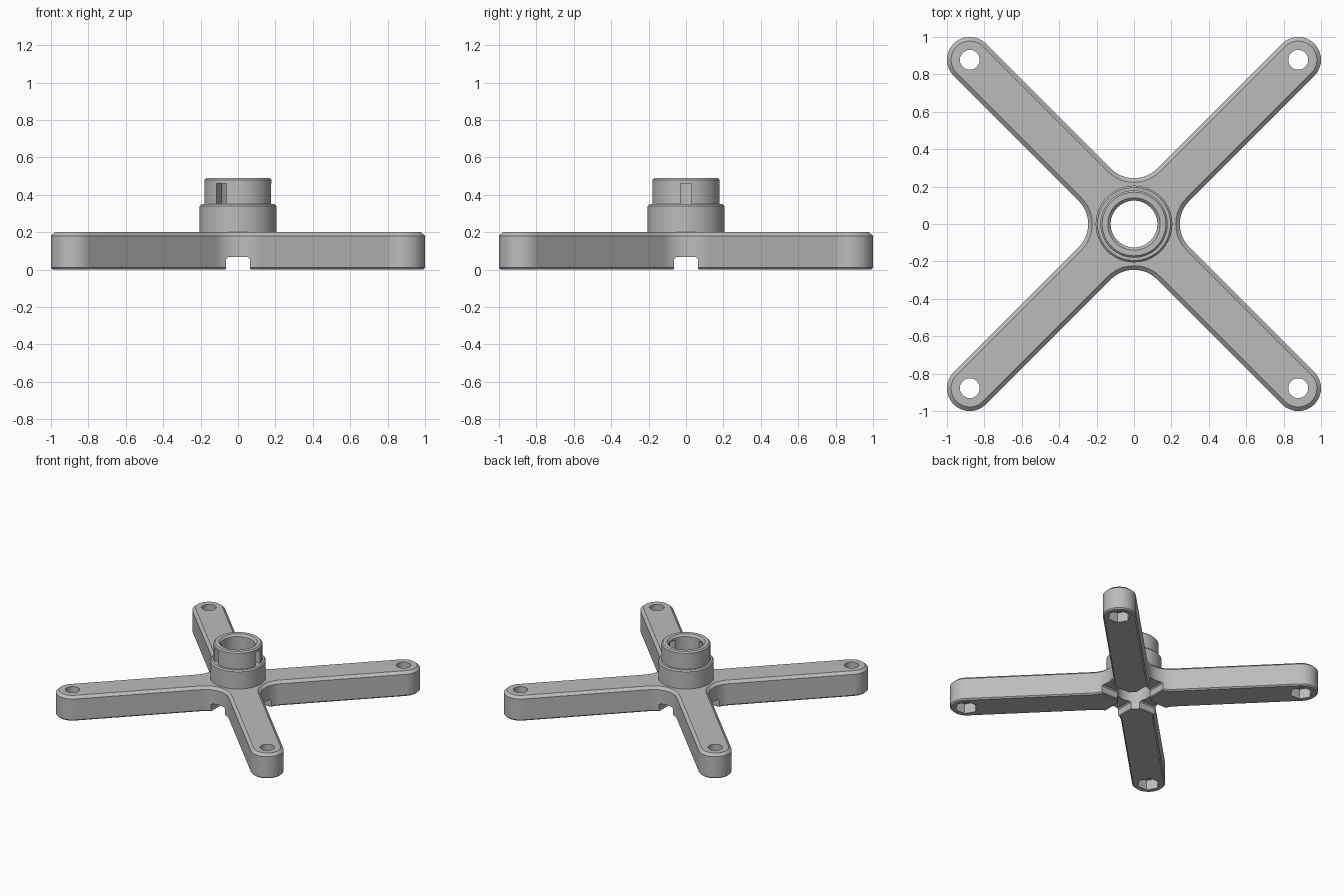
import bpy, bmesh, math
from math import pi, cos, sin
from mathutils import Matrix, Vector

if "Cube" in bpy.data.objects:
    bpy.data.objects.remove(bpy.data.objects["Cube"], do_unlink=True)

grey = bpy.data.materials.new("plain grey")
grey.use_nodes = True
grey.diffuse_color = (0.5, 0.5, 0.5, 1)
grey.node_tree.nodes["Principled BSDF"].inputs["Base Color"].default_value = (0.5, 0.5, 0.5, 1)

END = 0.878         # x and y of each arm tip centre
WIDTH = 0.122       # half width of an arm
FILLET = 0.175      # crotch fillet radius
CROTCH = (WIDTH + FILLET) * math.sqrt(2)
BORE = 0.125


def loft(name, rings, closed=False):
    """Skin matching rings of points; cap the ends unless closed on itself."""
    bm = bmesh.new()
    loops = [[bm.verts.new(p) for p in ring] for ring in rings]
    pairs = list(zip(loops, loops[1:]))
    if closed:
        pairs.append((loops[-1], loops[0]))
    else:
        bm.faces.new(loops[0][::-1])
        bm.faces.new(loops[-1])
    for a, b in pairs:
        n = len(a)
        for i in range(n):
            j = (i + 1) % n
            bm.faces.new((a[i], a[j], b[j], b[i]))
    bmesh.ops.recalc_face_normals(bm, faces=bm.faces)
    mesh = bpy.data.meshes.new(name)
    bm.to_mesh(mesh)
    bm.free()
    mesh.materials.append(grey)
    ob = bpy.data.objects.new(name, mesh)
    bpy.context.collection.objects.link(ob)
    return ob


def circle(r, z, n=64, cx=0, cy=0):
    return [(cx + r * cos(2 * pi * i / n), cy + r * sin(2 * pi * i / n), z) for i in range(n)]


def cross_outline(inset, z, tip_steps=20, fillet_steps=12):
    """Outline of the four-armed plate, moved inwards by inset."""
    pts = []
    for k in range(4):
        turn = Matrix.Rotation(k * pi / 2, 3, 'Z')
        for i in range(tip_steps + 1):
            a = -pi / 4 + pi * i / tip_steps
            r = WIDTH - inset
            pts.append(turn @ Vector((END + r * cos(a), END + r * sin(a), z)))
        for i in range(fillet_steps + 1):
            a = -pi / 4 - pi / 2 * i / fillet_steps
            r = FILLET + inset
            pts.append(turn @ Vector((r * cos(a), CROTCH + r * sin(a), z)))
    return pts


def cut(target, cutters):
    """Subtract each cutter, then discard it."""
    bpy.context.view_layer.objects.active = target
    for c in cutters:
        c.hide_render = True
        mod = target.modifiers.new("cut", 'BOOLEAN')
        mod.operation = 'DIFFERENCE'
        mod.solver = 'EXACT'
        mod.object = c
        bpy.ops.object.modifier_apply(modifier=mod.name)
        bpy.data.objects.remove(c, do_unlink=True)


def box(name, lo, hi):
    corners = [(lo[0], lo[1]), (hi[0], lo[1]), (hi[0], hi[1]), (lo[0], hi[1])]
    return loft(name, [[(x, y, z) for x, y in corners] for z in (lo[2], hi[2])])


# Cross-shaped base with chamfered top and bottom edges
base = loft("cross_base", [cross_outline(d, z) for d, z in
                           ((0.01, 0), (0, 0.01), (0, 0.18), (0.022, 0.2))])
cutters = [loft("bore_cutter", [circle(BORE, -0.1), circle(BORE, 0.3)])]

# Bolt holes with hexagonal nut pockets underneath
for sx in (-1, 1):
    for sy in (-1, 1):
        x, y = sx * END, sy * END
        cutters.append(loft("bolt_cutter", [circle(0.053, z, 32, x, y) for z in (-0.1, 0.3)]))
        cutters.append(loft("nut_cutter", [circle(0.085, z, 6, x, y) for z in (-0.1, 0.08)]))

# Crossed channels under the hub
half = [(0.078, -0.01), (0.063, 0.006), (0.063, 0.057), (0.053, 0.066)]
channel = half + [(-u, z) for u, z in reversed(half)]
cutters.append(loft("channel_cutter", [[(u, v, z) for u, z in channel] for v in (-0.5, 0.5)]))
cutters.append(loft("channel_cutter", [[(v, u, z) for u, z in channel] for v in (-0.5, 0.5)]))
cut(base, cutters)

# Stepped collar around the bore
collar = loft("stepped_collar", [circle(r, z) for r, z in (
    (BORE, 0.2), (0.205, 0.2), (0.205, 0.34), (0.195, 0.35), (0.18, 0.35),
    (0.18, 0.48), (0.17, 0.49), (0.14, 0.49), (BORE, 0.475))], closed=True)

# Two upright slots through the upper collar wall
slots = []
for angle in (0, 240):
    slot = box("slot_cutter", (0.08, -0.03, 0.35), (0.3, 0.03, 0.46))
    slot.data.transform(Matrix.Rotation(math.radians(angle), 4, 'Z'))
    slots.append(slot)
cut(collar, slots)

# Smooth the round walls and keep the edges crisp
bpy.ops.object.select_all(action='DESELECT')
for ob in (base, collar):
    ob.select_set(True)
bpy.context.view_layer.objects.active = base
bpy.ops.object.shade_smooth_by_angle(angle=math.radians(30))
